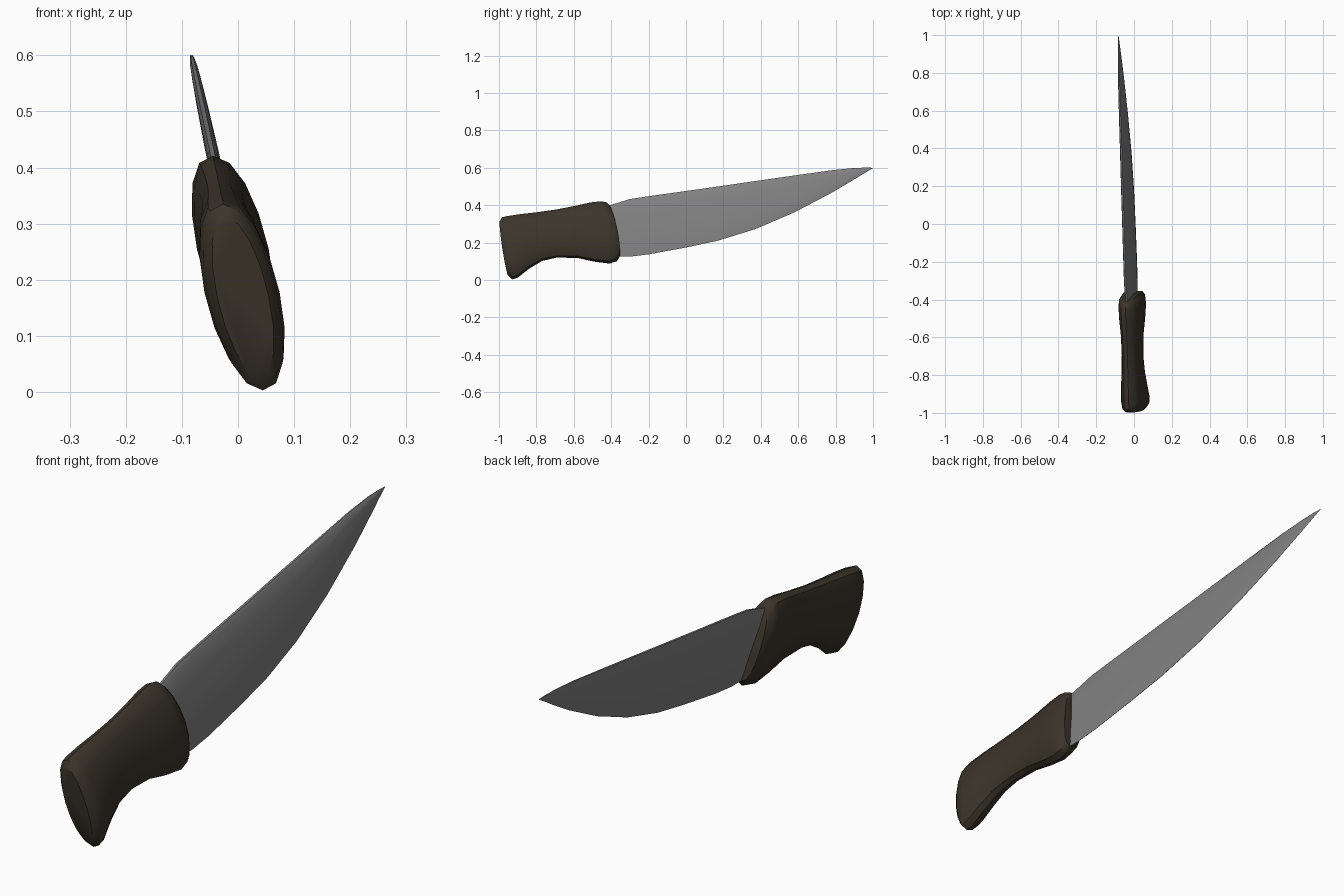
import bpy, bmesh, math

if "Cube" in bpy.data.objects:
    bpy.data.objects.remove(bpy.data.objects["Cube"])


def lean(z):
    # The whole knife tilts sideways: x of its middle plane at height z
    return 0.045 - 0.213 * z


def material(name, rgb):
    m = bpy.data.materials.new(name)
    m.diffuse_color = (*rgb, 1)
    m.use_nodes = True
    m.node_tree.nodes["Principled BSDF"].inputs["Base Color"].default_value = m.diffuse_color
    return m


def loft(name, rings, mat, angle):
    # Skin a list of closed rings and cap both ends
    bm = bmesh.new()
    loops = [[bm.verts.new(p) for p in ring] for ring in rings]
    n = len(loops[0])
    for a, b in zip(loops, loops[1:]):
        for i in range(n):
            j = (i + 1) % n
            bm.faces.new((a[i], a[j], b[j], b[i]))
    bm.faces.new(loops[0])
    bm.faces.new(loops[-1])
    bmesh.ops.remove_doubles(bm, verts=bm.verts, dist=0.0002)
    bmesh.ops.recalc_face_normals(bm, faces=bm.faces)
    me = bpy.data.meshes.new(name)
    bm.to_mesh(me)
    bm.free()
    ob = bpy.data.objects.new(name, me)
    bpy.context.collection.objects.link(ob)
    me.materials.append(mat)
    bpy.ops.object.select_all(action='DESELECT')
    ob.select_set(True)
    bpy.context.view_layer.objects.active = ob
    bpy.ops.object.shade_smooth_by_angle(angle=math.radians(angle))
    return ob


# Handle: slanted oval sections (y top, z top, y bottom, z bottom, half width, bulge)
sections = [
    (-0.998, 0.310, -0.955, 0.030, 0.046, -0.006),
    (-0.985, 0.335, -0.930, 0.003, 0.062, -0.004),
    (-0.955, 0.342, -0.900, 0.012, 0.067, 0),
    (-0.880, 0.353, -0.840, 0.060, 0.062, 0),
    (-0.800, 0.362, -0.770, 0.102, 0.055, 0),
    (-0.700, 0.376, -0.690, 0.120, 0.050, 0),
    (-0.600, 0.395, -0.580, 0.118, 0.052, 0),
    (-0.510, 0.415, -0.490, 0.098, 0.060, 0),
    (-0.455, 0.421, -0.410, 0.088, 0.064, 0.005),
    (-0.425, 0.415, -0.370, 0.100, 0.060, 0.012),
    (-0.405, 0.395, -0.354, 0.125, 0.046, 0.015),
]


def oval(yt, zt, yb, zb, hw, bulge, sides=16):
    ring = []
    for i in range(sides):
        a = 2 * math.pi * i / sides
        c, s = math.cos(a), math.sin(a)
        u = math.copysign(abs(c) ** 0.9, c)
        t = (s + 1) / 2
        z = zb + (zt - zb) * t
        y = yb + (yt - yb) * t + bulge * (1 - s * s)
        ring.append((lean(z) + hw * u, y, z))
    return ring


loft("handle", [oval(*s) for s in sections],
     material("dark_wood", (0.045, 0.035, 0.024)), 40)

# Blade: stations along the length (y, spine z, edge z, half thickness)
stations = [
    (-0.45, 0.388, 0.130, 0.012), (-0.40, 0.402, 0.125, 0.012),
    (-0.30, 0.433, 0.125, 0.012), (-0.20, 0.448, 0.137, 0.012),
    (0.00, 0.476, 0.174, 0.012), (0.17, 0.500, 0.210, 0.012),
    (0.37, 0.529, 0.272, 0.011), (0.58, 0.559, 0.362, 0.010),
    (0.78, 0.587, 0.467, 0.008), (0.90, 0.599, 0.538, 0.005),
    (0.96, 0.601, 0.575, 0.003), (1.00, 0.600, 0.598, 0.0005),
]
# Half cross-section: (height fraction from edge to spine, thickness fraction)
half = [(0.0, 0.05), (0.12, 0.5), (0.4, 0.9), (0.75, 1.0), (0.95, 0.8), (1.0, 0.35)]
section = half + [(h, -w) for h, w in reversed(half)]


def blade_ring(y, zt, zb, th):
    zs = [(zb + (zt - zb) * h, th * w) for h, w in section]
    return [(lean(z) + w, y, z) for z, w in zs]


loft("blade", [blade_ring(*s) for s in stations],
     material("steel", (0.22, 0.22, 0.22)), 35)
